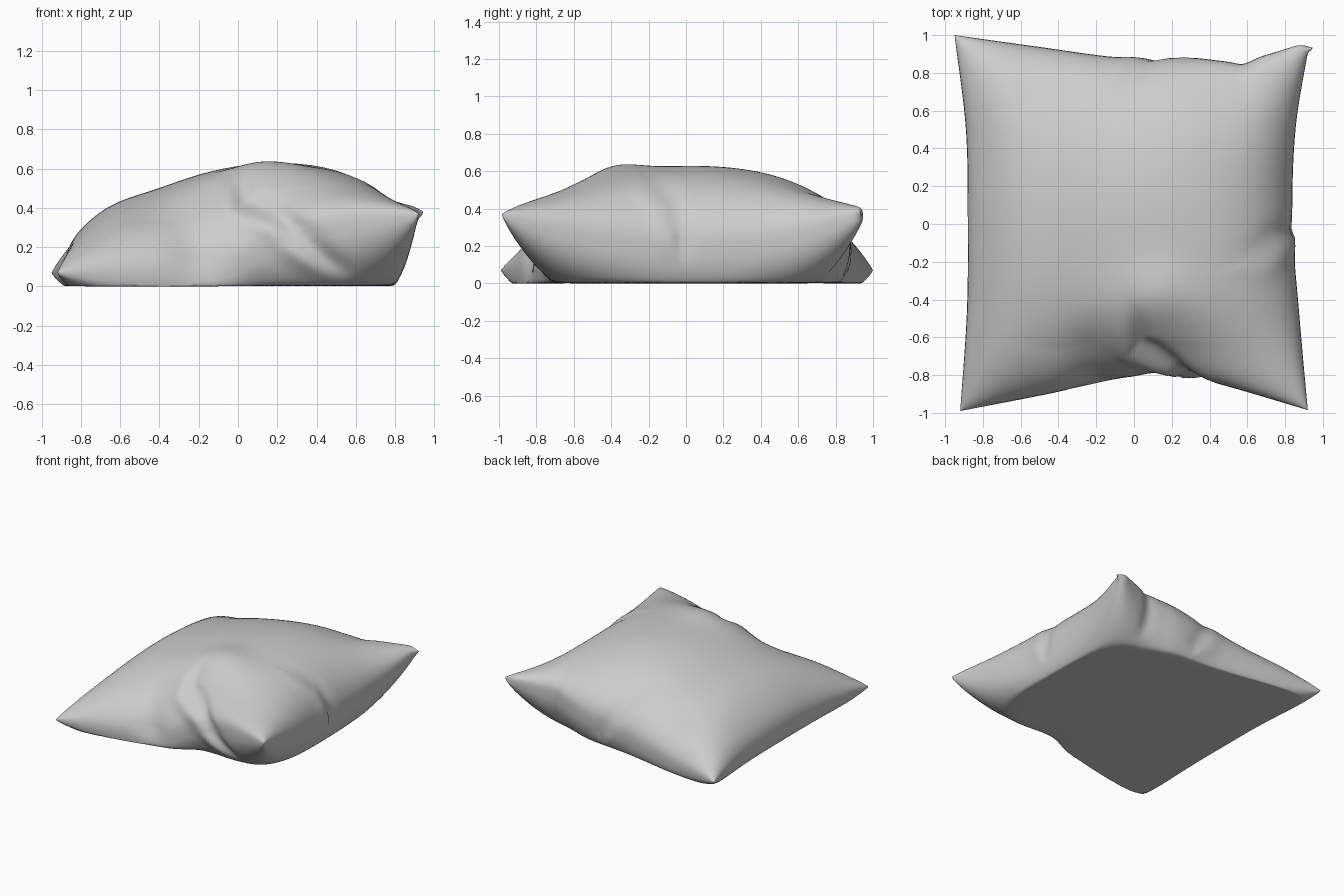
import bpy, bmesh, math
from mathutils import Vector

if "Cube" in bpy.data.objects:
    bpy.data.objects.remove(bpy.data.objects["Cube"])

N = 120

# seam edges: (parameter, x, y, z)
FRONT = [(-1, -.92, -.99, .07), (-.5, -.48, -.905, .06), (-.1, -.06, -.82, .10), (.2, .18, -.785, .23),
         (.5, .46, -.85, .31), (1, .92, -.985, .37)]
BACK = [(-1, -.95, 1.0, .07), (-.5, -.52, .94, .09), (-.1, -.06, .88, .16), (.3, .3, .88, .24),
        (.6, .56, .865, .31), (1, .93, .965, .39)]
LEFT = [(-1, -.92, -.99, .07), (-.5, -.885, -.47, .09), (0, -.88, 0, .10), (.5, -.89, .5, .09), (1, -.95, 1.0, .07)]
RIGHT = [(-1, .92, -.985, .37), (-.5, .875, -.48, .26), (0, .84, 0, .21), (.5, .855, .5, .25), (1, .93, .965, .39)]


def smooth(a, b, t):
    t = min(1, max(0, (t - a) / (b - a)))
    return t * t * (3 - 2 * t)


def curve(pts, t):
    """Smooth interpolation through the seam points."""
    n = len(pts)

    def slope(i):
        a, b = pts[max(i - 1, 0)], pts[min(i + 1, n - 1)]
        return (Vector(b[1:]) - Vector(a[1:])) / (b[0] - a[0])
    for i in range(n - 1):
        t0, t1 = pts[i][0], pts[i + 1][0]
        if t <= t1 or i == n - 2:
            w, s = t1 - t0, (t - t0) / (t1 - t0)
            h = s * s * (3 - 2 * s)
            return (Vector(pts[i][1:]) * (1 - h) + Vector(pts[i + 1][1:]) * h
                    + slope(i) * w * (s * (1 - s) ** 2) - slope(i + 1) * w * (s * s * (1 - s)))


def blend(a, b, t):
    return a * (1 - t) + b * t


def bump(d, width):
    return math.exp(-(d / width) ** 2)


def crease(p, q, path, width):
    """Groove on one side of the path, ridge on the other."""
    best, sign = 9, 1
    P = Vector((p, q))
    for a, b in zip(path, path[1:]):
        a, b = Vector(a), Vector(b)
        d = b - a
        k = min(1, max(0, (P - a).dot(d) / d.length_squared))
        r = P - a - d * k
        if r.length < best:
            best, sign = r.length, (1 if d.x * r.y - d.y * r.x > 0 else -1)
    s = sign * best / width
    return math.exp(-(s - .8) ** 2) - .7 * math.exp(-(s + .8) ** 2)


def wrinkles(p, u, v):
    """Folds pressed into the front, right and back walls."""
    x, y, z = p
    low = smooth(.0, .15, z)
    if v < -.4:
        p.y += .035 * smooth(-.45, -.85, v) * low * crease(x, z, [(-.04, .58), (0, .41), (.19, .33), (.5, .03)], .055)
        p.y += .035 * smooth(-.5, -.85, v) * bump(x + .25 + .25 * (z - .3), .12) * low
    if u > .4:
        p.x -= .015 * smooth(.4, .85, u) * low * crease(y, z, [(-.2, .54), (-.1, .42), (-.06, .25)], .06)
    if v > .4:
        p.y -= .012 * smooth(.45, .85, v) * low * crease(x, z, [(-.35, .5), (-.1, .42), (.1, .1)], .06)
        p.y -= .02 * smooth(.5, .9, v) * bump(x - .58, .06) * low
    return p


ts = [.8 * math.sin(math.pi / 2 * t) + .2 * t for t in (2 * i / N - 1 for i in range(N + 1))]
front, back, left, right = ([curve(e, t) for t in ts] for e in (FRONT, BACK, LEFT, RIGHT))


def cloth_point(i, j, top):
    """Patch spanned by the seams, puffed up or pressed on the ground."""
    u, v = ts[i], ts[j]
    a, b = (u + 1) / 2, (v + 1) / 2
    corners = blend(blend(front[0], front[-1], a), blend(back[0], back[-1], a), b)
    p = blend(front[i], back[i], b) + blend(left[j], right[j], a) - corners
    f = max(0, (1 - u * u) * (1 - v * v))
    p.z = blend(p.z, .21 + .10 * u, (1 - u ** 4) * (1 - v ** 4))
    if top:
        # fuller front right, flatter left
        rise = .07 * bump(u - .12, .35) * bump(v + .58, .25) - .035 * bump(u + .45, .22)
        p.z += .405 * f ** .46 + rise * min(1, 3 * f)
    else:
        z = p.z - (.44 + .13 * u) * f ** .4
        e = .02 * min(1, f * 6)
        p.z = (z + math.sqrt(z * z + e * e)) / 2
    return wrinkles(p, u, v)


# pillow: two sheets stitched along the seam
bm = bmesh.new()
for top in (True, False):
    g = [[bm.verts.new(cloth_point(i, j, top)) for j in range(N + 1)] for i in range(N + 1)]
    for i in range(N):
        for j in range(N):
            q = (g[i][j], g[i + 1][j], g[i + 1][j + 1], g[i][j + 1])
            bm.faces.new(q if top else q[::-1])
bmesh.ops.remove_doubles(bm, verts=bm.verts, dist=.0003)

# tucked tip of the raised back corner
for vt in bm.verts:
    k = smooth(.10, 0, (vt.co - Vector((.93, .965, .39))).length)
    vt.co += Vector((.015, -.03, -.01)) * k * k
bmesh.ops.recalc_face_normals(bm, faces=bm.faces)

me = bpy.data.meshes.new("pillow")
bm.to_mesh(me)
bm.free()
pillow = bpy.data.objects.new("pillow", me)
bpy.context.collection.objects.link(pillow)
bpy.context.view_layer.objects.active = pillow
pillow.select_set(True)
bpy.ops.object.shade_smooth_by_angle(angle=math.radians(60))
